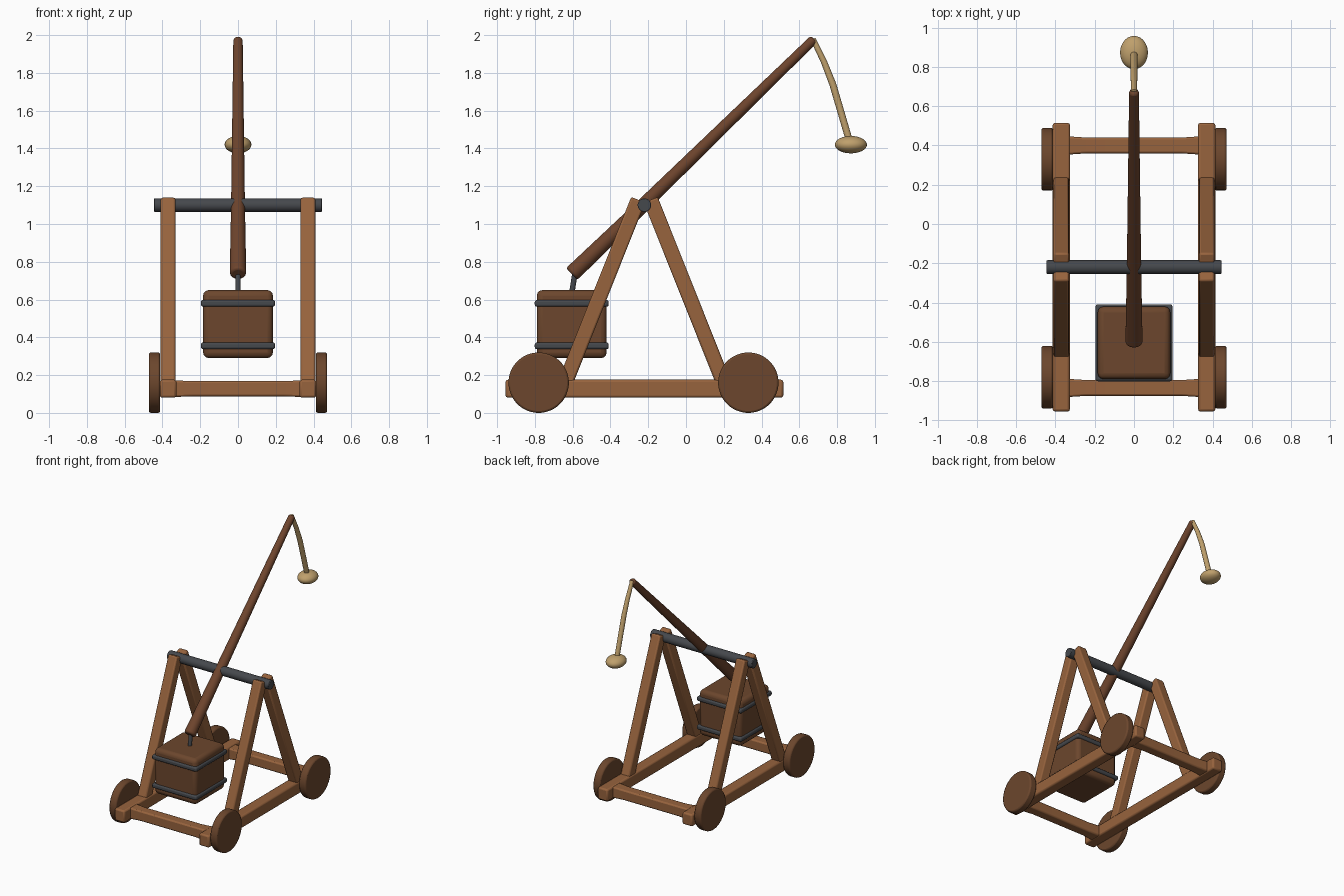
import bpy, bmesh, math
from mathutils import Vector, Matrix

if "Cube" in bpy.data.objects:
    bpy.data.objects.remove(bpy.data.objects["Cube"])


def material(name, rgb):
    m = bpy.data.materials.new(name)
    m.diffuse_color = (*rgb, 1)
    m.use_nodes = True
    m.node_tree.nodes["Principled BSDF"].inputs["Base Color"].default_value = m.diffuse_color
    return m


FRAME = material("light wood", (0.31, 0.125, 0.047))
DARK = material("dark wood", (0.150, 0.062, 0.026))
ARM = material("reddish wood", (0.155, 0.058, 0.026))
IRON = material("iron", (0.060, 0.065, 0.073))
ROPE = material("rope", (0.52, 0.35, 0.15))


def finish(bm, name, mat, bevel=0, segments=2):
    """Turn a bmesh into a named, bevelled, smooth-by-angle object."""
    bmesh.ops.recalc_face_normals(bm, faces=bm.faces)
    me = bpy.data.meshes.new(name)
    bm.to_mesh(me)
    bm.free()
    me.materials.append(mat)
    ob = bpy.data.objects.new(name, me)
    bpy.context.collection.objects.link(ob)
    bpy.ops.object.select_all(action='DESELECT')
    ob.select_set(True)
    bpy.context.view_layer.objects.active = ob
    bpy.ops.object.shade_smooth_by_angle(angle=math.radians(35))
    if bevel:
        b = ob.modifiers.new("bevel", 'BEVEL')
        b.width, b.segments = bevel, segments
        b.limit_method, b.angle_limit = 'ANGLE', math.radians(40)
    return ob


def sweep(name, points, sizes, sides, mat, bevel=0, segments=2):
    """Loft a section along points; sizes are (sideways, upward) half sizes."""
    bm = bmesh.new()
    pts = [Vector(p) for p in points]
    rings = []
    for i, p in enumerate(pts):
        d = (pts[min(i + 1, len(pts) - 1)] - pts[max(i - 1, 0)]).normalized()
        side = Vector((0, 1, 0)) if abs(d.x) > 0.9 else Vector((1, 0, 0))
        up = d.cross(side).normalized()
        k = math.sqrt(2) if sides == 4 else 1
        a, b = sizes[i]
        ring = []
        for j in range(sides):
            t = 2 * math.pi * (j + 0.5) / sides
            ring.append(bm.verts.new(p + side * a * k * math.cos(t) + up * b * k * math.sin(t)))
        rings.append(ring)
    for r, s in zip(rings, rings[1:]):
        for j in range(sides):
            bm.faces.new((r[j], r[(j + 1) % sides], s[(j + 1) % sides], s[j]))
    bm.faces.new(rings[0])
    bm.faces.new(rings[-1])
    return finish(bm, name, mat, bevel, segments)


def box(name, center, size, mat, bevel, segments=2):
    bm = bmesh.new()
    bmesh.ops.create_cube(bm, size=1, matrix=Matrix.Translation(center) @ Matrix.Diagonal((*size, 1)))
    return finish(bm, name, mat, bevel, segments)


# Base rails, A-frame legs and wheels on both sides
PIVOT_Y = -0.22
for s, tag in ((-1, "left"), (1, "right")):
    box(f"{tag}_rail", (s * 0.37, -0.22, 0.128), (0.088, 1.47, 0.095), FRAME, 0.012)
    for d, end in ((-1, "front"), (1, "back")):
        sweep(f"{tag}_{end}_leg",
              [(s * 0.37, PIVOT_Y + d * 0.435, 0.12), (s * 0.37, PIVOT_Y + d * 0.033, 1.128)],
              [(0.039, 0.04)] * 2, 4, FRAME, 0.01)
        y = PIVOT_Y - 0.005 + d * 0.555
        sweep(f"{tag}_{end}_wheel", [(s * 0.412, y, 0.16), (s * 0.472, y, 0.16)],
              [(0.16, 0.16)] * 2, 40, DARK, 0.01)

# Cross beams, slightly flared where they meet the rails
for y, end in ((-0.835, "front"), (0.4, "back")):
    sweep(f"{end}_cross_beam", [(x, y, 0.128) for x in (-0.36, -0.24, 0.24, 0.36)],
          [(0.048, 0.045), (0.04, 0.04), (0.04, 0.04), (0.048, 0.045)], 4, FRAME, 0.01)

# Pivot axle
sweep("axle", [(-0.445, PIVOT_Y, 1.1), (0.445, PIVOT_Y, 1.1)], [(0.036, 0.036)] * 2, 20, IRON, 0.004)

# Tapered throwing arm
sweep("throwing_arm", [(0, -0.605, 0.735), (0, PIVOT_Y, 1.106), (0, 0.678, 1.979)],
      [(0.044, 0.044), (0.037, 0.037), (0.025, 0.025)], 20, ARM, 0.014, 3)

# Counterweight crate with hanger and iron bands
CY = -0.605
box("counterweight", (0, CY, 0.47), (0.37, 0.37, 0.36), DARK, 0.03, 3)
for z, tag in ((0.355, "lower"), (0.58, "upper")):
    box(f"{tag}_band", (0, CY, z), (0.392, 0.392, 0.036), IRON, 0.012, 3)
sweep("hanger", [(0, CY, 0.63), (0, -0.588, 0.74)], [(0.015, 0.015)] * 2, 12, IRON)

# Sling rope and pouch
sweep("sling_rope", [(0, 0.672, 1.98), (0, 0.73, 1.86), (0, 0.777, 1.74), (0, 0.868, 1.43)],
      [(0.015, 0.015), (0.017, 0.017), (0.019, 0.019), (0.019, 0.019)], 12, ROPE)
bm = bmesh.new()
bmesh.ops.create_uvsphere(bm, u_segments=28, v_segments=16, radius=1,
                          matrix=Matrix.Translation((0, 0.873, 1.42)) @ Matrix.Diagonal((0.071, 0.085, 0.046, 1)))
finish(bm, "sling_pouch", ROPE)
